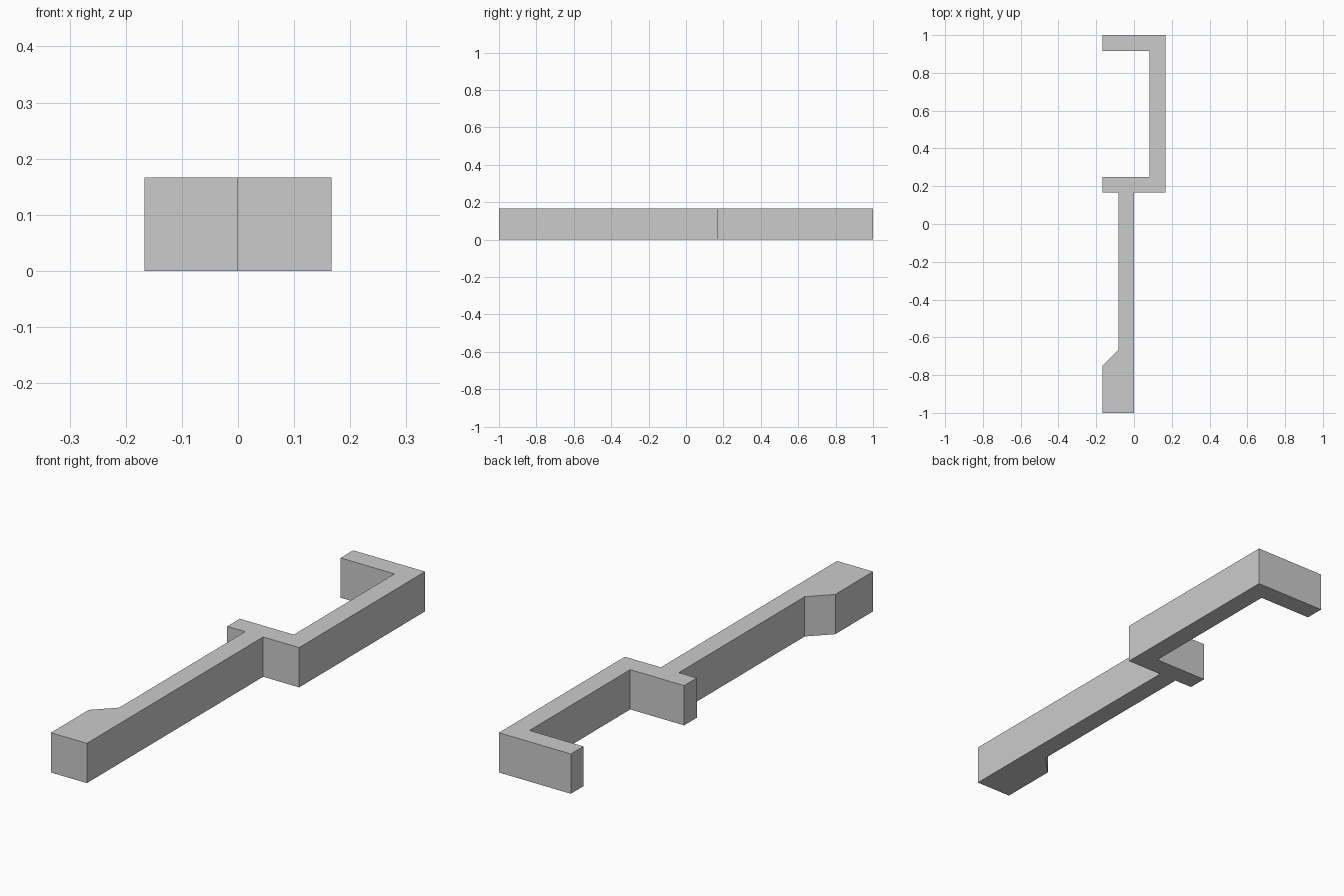
import bpy
import bmesh

if "Cube" in bpy.data.objects:
    bpy.data.objects.remove(bpy.data.objects["Cube"], do_unlink=True)

UNIT = 1 / 12      # wall thickness of the bar
HEIGHT = 2 * UNIT

# Plain grey material
grey = bpy.data.materials.new("plain_grey")
grey.use_nodes = True
colour = (0.6, 0.6, 0.6, 1)
grey.diffuse_color = colour
grey.node_tree.nodes["Principled BSDF"].inputs["Base Color"].default_value = colour

# Outline counter-clockwise in wall units: grip end, shaft, crossbar, hook
outline = [(-2, -12), (0, -12), (0, 2), (2, 2), (2, 12), (-2, 12), (-2, 11),
           (1, 11), (1, 3), (-2, 3), (-2, 2), (-1, 2), (-1, -8), (-2, -9)]

# Extrude the outline upward into one solid bar
bm = bmesh.new()
base = bm.faces.new([bm.verts.new((x * UNIT, y * UNIT, 0)) for x, y in outline])
top = bmesh.ops.extrude_face_region(bm, geom=[base], use_keep_orig=True)
bmesh.ops.translate(bm, vec=(0, 0, HEIGHT),
                    verts=[v for v in top["geom"] if isinstance(v, bmesh.types.BMVert)])
bmesh.ops.recalc_face_normals(bm, faces=bm.faces)

mesh = bpy.data.meshes.new("hooked_bar")
bm.to_mesh(mesh)
bm.free()
mesh.materials.append(grey)
bpy.context.collection.objects.link(bpy.data.objects.new("hooked_bar", mesh))
